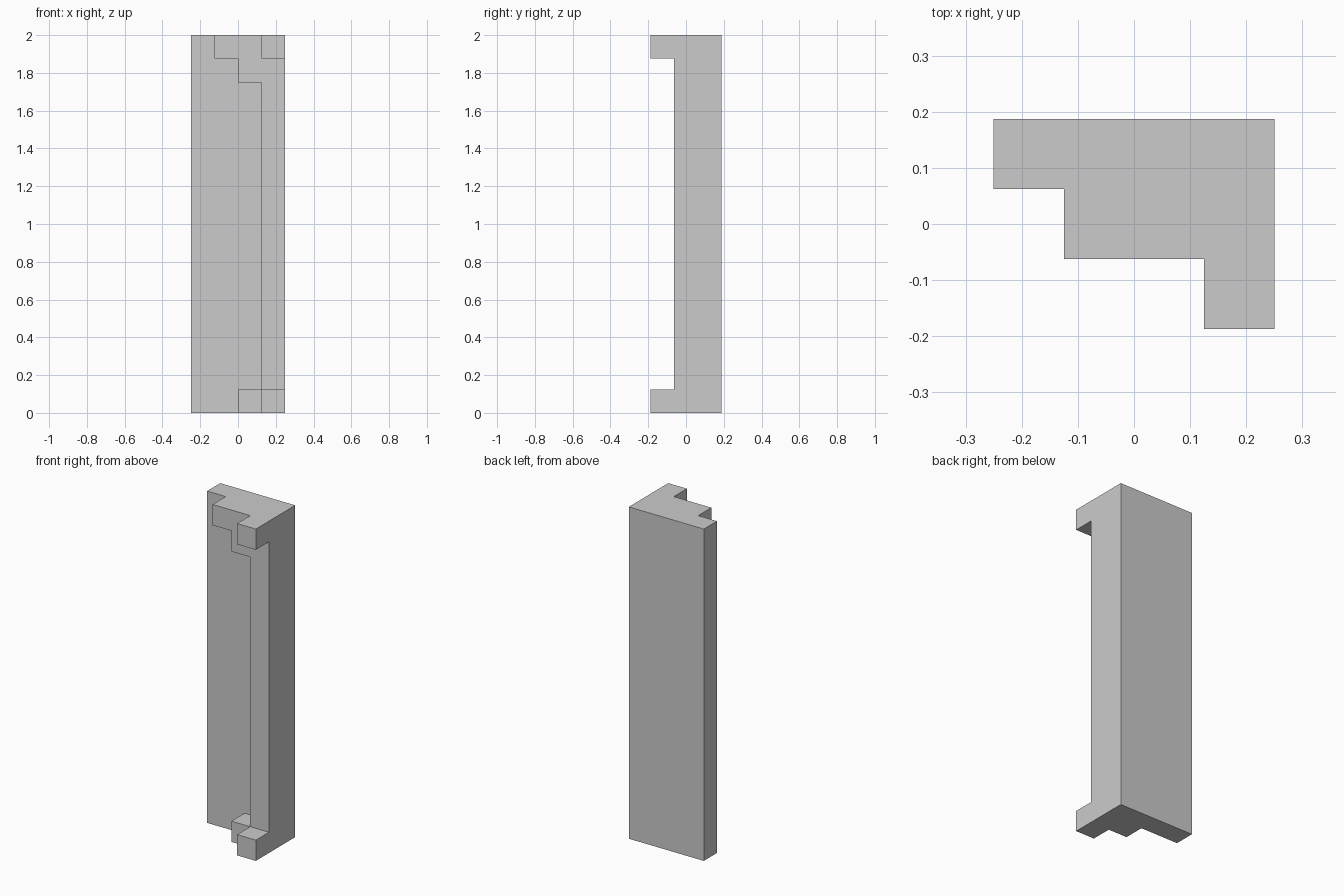
import bpy
import bmesh

if "Cube" in bpy.data.objects:
    bpy.data.objects.remove(bpy.data.objects["Cube"])

U = 0.125  # stair step size


def slab(name, profile, y_front, y_back):
    """Extrude an x-z outline (in step units) from y_front to y_back."""
    bm = bmesh.new()
    face = bm.faces.new([bm.verts.new((x * U, y_front, z * U)) for x, z in profile])
    ext = bmesh.ops.extrude_face_region(bm, geom=[face])["geom"]
    moved = [v for v in ext if isinstance(v, bmesh.types.BMVert)]
    bmesh.ops.translate(bm, verts=moved, vec=(0, y_back - y_front, 0))
    bmesh.ops.recalc_face_normals(bm, faces=bm.faces)
    mesh = bpy.data.meshes.new(name)
    bm.to_mesh(mesh)
    bm.free()
    obj = bpy.data.objects.new(name, mesh)
    bpy.context.collection.objects.link(obj)
    return obj


def rect(x0, x1, z0, z1):
    return [(x0, z0), (x1, z0), (x1, z1), (x0, z1)]


# Full-height back panel
pillar = slab("stepped_pillar", rect(-2, 2, 0, 16), 0.0625, 0.1875)

# Middle layer: post with stepped bracket at the top and a foot at the bottom
post = slab("post_layer", [(0, 0), (2, 0), (2, 16), (-1, 16), (-1, 15), (0, 15),
                           (0, 14), (1, 14), (1, 1), (0, 1)], -0.0625, 0.0625)

# Front corner blocks at bottom and top
blocks = [slab("corner_block", rect(1, 2, z, z + 1), -0.1875, -0.0625) for z in (0, 15)]

# Fuse all layers into one clean solid
bpy.context.view_layer.objects.active = pillar
for part in [post] + blocks:
    mod = pillar.modifiers.new("join", 'BOOLEAN')
    mod.operation = 'UNION'
    mod.solver = 'EXACT'
    mod.object = part
    bpy.ops.object.modifier_apply(modifier=mod.name)
    bpy.data.objects.remove(part)
